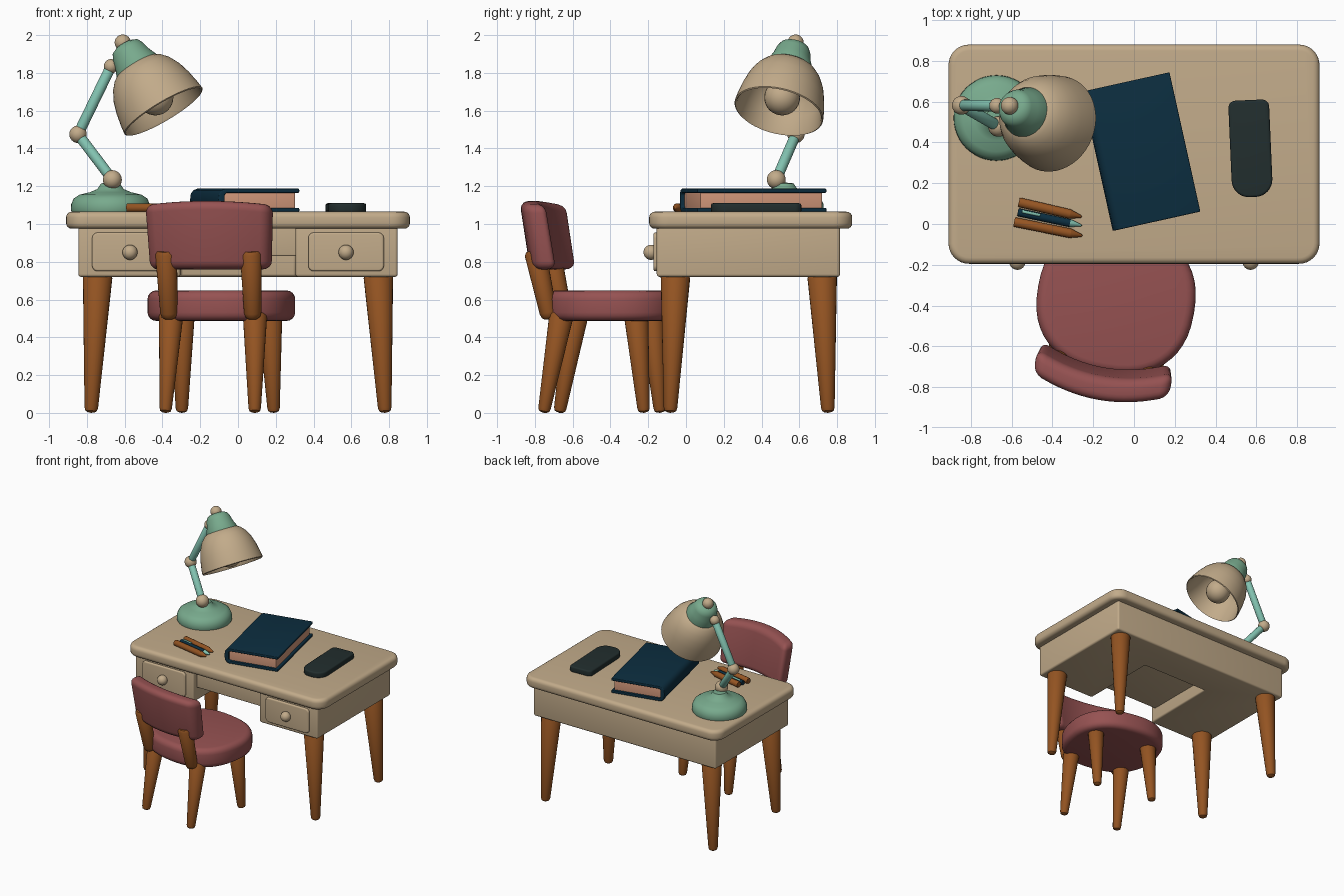
import bpy, bmesh, math
from mathutils import Vector, Matrix

if "Cube" in bpy.data.objects:
    bpy.data.objects.remove(bpy.data.objects["Cube"])


def material(name, rgb):
    m = bpy.data.materials.new(name)
    lin = [(c / 255 / 12.92 if c < 11 else ((c / 255 + 0.055) / 1.055) ** 2.4) for c in rgb]
    m.diffuse_color = (*lin, 1)
    m.use_nodes = True
    m.node_tree.nodes["Principled BSDF"].inputs["Base Color"].default_value = m.diffuse_color
    return m


CREAM = material("cream", (194, 171, 138))
WOOD = material("orange_wood", (148, 84, 34))
RED = material("dusty_red", (150, 82, 82))
GREEN = material("sage_green", (120, 170, 141))
MINT = material("mint", (130, 194, 176))
NAVY = material("navy", (12, 46, 64))
DARK = material("charcoal", (34, 46, 46))
PEACH = material("peach_paper", (214, 155, 125))


def finish(name, bm, mat, matrix=None):
    if matrix is not None:
        bm.transform(matrix)
    bmesh.ops.recalc_face_normals(bm, faces=bm.faces)
    me = bpy.data.meshes.new(name)
    for f in bm.faces:
        f.smooth = True
    bm.to_mesh(me)
    bm.free()
    me.set_sharp_from_angle(angle=math.radians(40))
    me.materials.append(mat)
    ob = bpy.data.objects.new(name, me)
    bpy.context.collection.objects.link(ob)
    return ob


def round_edges(bm, width, segments=4):
    bmesh.ops.recalc_face_normals(bm, faces=bm.faces)
    edges = [e for e in bm.edges if e.calc_face_angle(0) > math.radians(40)]
    bmesh.ops.bevel(bm, geom=edges, offset=width, segments=segments, profile=0.5,
                    affect='EDGES', clamp_overlap=True)


def slab(name, outline, z0, z1, mat, bevel=0.01, matrix=None):
    bm = bmesh.new()
    face = bm.faces.new([bm.verts.new((x, y, z0)) for x, y in outline])
    ext = bmesh.ops.extrude_face_region(bm, geom=[face], use_keep_orig=True)
    bmesh.ops.translate(bm, vec=(0, 0, z1 - z0),
                        verts=[v for v in ext["geom"] if isinstance(v, bmesh.types.BMVert)])
    if bevel:
        round_edges(bm, bevel)
    return finish(name, bm, mat, matrix)


def rounded(x0, x1, y0, y1, r_front, r_back=None, n=8):
    r_back = r_back or r_front
    pts = []
    for cx, cy, r, a0 in ((x1 - r_front, y0 + r_front, r_front, -90), (x1 - r_back, y1 - r_back, r_back, 0),
                          (x0 + r_back, y1 - r_back, r_back, 90), (x0 + r_front, y0 + r_front, r_front, 180)):
        for i in range(n + 1):
            a = math.radians(a0 + 90 * i / n)
            pts.append((cx + r * math.cos(a), cy + r * math.sin(a)))
    return pts


def lathe(name, profile, origin, axis, mat, n=32):
    """Revolve (radius, distance) pairs round an axis."""
    bm = bmesh.new()
    rings = []
    for r, t in profile:
        if r == 0:
            rings.append([bm.verts.new((0, 0, t))] * n)
        else:
            rings.append([bm.verts.new((r * math.cos(2 * math.pi * i / n),
                                        r * math.sin(2 * math.pi * i / n), t)) for i in range(n)])
    for a, b in zip(rings, rings[1:]):
        for i in range(n):
            quad = list(dict.fromkeys((a[i], a[(i + 1) % n], b[(i + 1) % n], b[i])))
            bm.faces.new(quad)
    rot = Vector((0, 0, 1)).rotation_difference(Vector(axis)).to_matrix().to_4x4()
    return finish(name, bm, mat, Matrix.Translation(origin) @ rot)


def limb(name, p0, p1, r0, r1, mat, n=24):
    """Tapered rod with softly rounded ends."""
    d = Vector(p1) - Vector(p0)
    L = d.length
    lathe(name, [(0, 0), (r0 * .55, .004), (r0 * .85, r0 * .3), (r0, r0 * .8),
                 (r1, L - r1 * .3), (r1 * .8, L), (0, L)], p0, d, mat, n)


def ball(name, c, r, mat):
    bm = bmesh.new()
    bmesh.ops.create_uvsphere(bm, u_segments=24, v_segments=16, radius=r)
    finish(name, bm, mat, Matrix.Translation(c))


# Desk: top, U-shaped drawer body, recessed middle apron
slab("desk_top", rounded(-.91, .91, -.195, .88, .1), .975, 1.065, CREAM, .03)
slab("desk_body", [(-.845, -.155), (-.305, -.155), (-.305, .5), (.305, .5), (.305, -.155),
                   (.845, -.155), (.845, .815), (-.845, .815)], .72, 1.0, CREAM, .015)
slab("desk_apron", [(-.32, -.11), (.32, -.11), (.32, .52), (-.32, .52)], .83, 1.0, CREAM, .008)
UPRIGHT = Matrix.Rotation(math.pi / 2, 4, 'X')
for s, side in ((-1, "left"), (1, "right")):
    c = s * .572
    slab(side + "_drawer_front", rounded(c - .2, c + .2, .75, .955, .03), .14, .172, CREAM, .01, UPRIGHT)
    limb(side + "_knob_stem", (c, -.15, .85), (c, -.19, .85), .02, .02, CREAM)
    ball(side + "_knob", (c, -.185, .85), .04, CREAM)
    limb(side + "_front_desk_leg", (s * .778, -.083, 0), (s * .742, -.055, .74), .036, .078, WOOD)
    limb(side + "_back_desk_leg", (s * .778, .752, 0), (s * .742, .72, .74), .036, .078, WOOD)

# Chair, turned slightly on its own frame
CHAIR = Matrix.Translation((-.088, -.372, 0)) @ Matrix.Rotation(math.radians(-10), 4, 'Z')


def se(v, p):
    return math.copysign(abs(v) ** p, v)


seat = [(.388 * se(math.cos(a), .85), .36 * se(math.sin(a), .85))
        for a in (2 * math.pi * i / 48 for i in range(48))]
slab("seat", seat, .487, .648, RED, .045, CHAIR)
for s, side in ((-1, "left"), (1, "right")):
    limb(side + "_front_chair_leg", CHAIR @ Vector((s * .247, .195, 0)),
         CHAIR @ Vector((s * .235, .15, .53)), .033, .064, WOOD)
    limb(side + "_back_chair_leg", CHAIR @ Vector((s * .24, -.345, 0)),
         CHAIR @ Vector((s * .225, -.25, .53)), .033, .064, WOOD)
    limb(side + "_back_post", CHAIR @ Vector((s * .225, -.315, .495)),
         CHAIR @ Vector((s * .228, -.395, .86)), .046, .058, WOOD)

# Backrest: rounded block, sliced, then curved and leaned back
bm = bmesh.new()
bmesh.ops.create_cube(bm, size=1)
bmesh.ops.scale(bm, vec=(.68, .12, .36), verts=bm.verts)
round_edges(bm, .045, 5)
for i in range(-7, 8):
    bmesh.ops.bisect_plane(bm, geom=bm.verts[:] + bm.edges[:] + bm.faces[:],
                           plane_co=(i * .041, 0, 0), plane_no=(1, 0, 0))
for v in bm.verts:
    x, y, z = v.co
    h = z / .36 + .5
    bend = (x / .34) ** 2
    v.co = (x * (.95 + .05 * h), y - .39 - .055 * h + .075 * bend, .76 + .362 * h - .022 * bend * h)
finish("backrest", bm, RED, CHAIR)

# Lamp: base, jointed arms, head
lathe("lamp_base", [(0, 1.06), (.205, 1.06), (.21, 1.075), (.208, 1.105), (.195, 1.135), (.165, 1.155),
                    (.11, 1.168), (.07, 1.185), (.05, 1.215), (0, 1.22)], (-.675, .52, 0), (0, 0, 1), GREEN, 48)
J1, J2, J3 = (-.665, .478, 1.235), (-.847, .582, 1.475), (-.672, .58, 1.835)
limb("lower_arm", J1, J2, .028, .028, MINT)
limb("upper_arm", J2, J3, .028, .028, MINT)
for name, p, r in (("base_joint", J1, .05), ("elbow_joint", J2, .046), ("head_joint", J3, .038)):
    ball(name, p, r, CREAM)
HEAD, AXIS = Vector((-.61, .58, 1.96)), Vector((.5, -.205, -.84)).normalized()
ball("head_knob", HEAD, .043, CREAM)
lathe("lamp_cap", [(0, .012), (.05, .014), (.078, .028), (.092, .055), (.103, .1), (.124, .15),
                   (.122, .165), (0, .165)], HEAD, AXIS, GREEN, 40)
lathe("lamp_shade", [(0, .14), (.11, .142), (.145, .165), (.175, .2), (.203, .255), (.222, .32),
                     (.235, .39), (.24, .43), (.234, .435), (.227, .425), (.21, .33), (.19, .26),
                     (.16, .21), (.1, .17), (0, .165)], HEAD, AXIS, CREAM, 48)
ball("bulb", HEAD + AXIS * .345, .095, CREAM)

# Book: wrapped cover with rounded spine, page block
BOOK = Matrix.Translation((.035, .355, 1.063)) @ Matrix.Rotation(math.radians(12.5), 4, 'Z')
cover = [(.22, 0), (.22, .022), (-.175, .022), (-.185, .032), (-.185, .092), (-.175, .102),
         (.22, .102), (.22, .124), (-.18, .124), (-.2, .117), (-.215, .098), (-.22, .062),
         (-.215, .026), (-.2, .007), (-.18, 0)]
slab("book_cover", cover, -.35, .35, NAVY, .006, BOOK @ UPRIGHT)
slab("book_pages", [(-.19, -.33), (.2, -.33), (.2, .33), (-.19, .33)], .015, .108, PEACH, .003, BOOK)

# Phone
PHONE = Matrix.Translation((.572, .37, 1.06)) @ Matrix.Rotation(math.radians(2.5), 4, 'Z')
slab("phone", rounded(-.1, .1, -.238, .238, .085, .035), 0, .05, DARK, .012, PHONE)


# Pencils with sharpened tips, and a dark pen between them
def pencil(name, a, b, r, body, tip, n=12):
    a, b = Vector((*a, 1.062 + r)), Vector((*b, 1.062 + r))
    d = b - a
    L = d.length
    lathe(name, [(0, 0), (r * .85, 0), (r, .005), (r, L - .06), (0, L - .06)], a, d, body, n)
    lathe(name + "_tip", [(0, L - .062), (r * .97, L - .06), (r * .3, L - .006), (0, L)], a, d, tip, n)


pencil("upper_pencil", (-.565, .107), (-.255, .035), .024, WOOD, WOOD)
pencil("lower_pencil", (-.588, .01), (-.252, -.058), .024, WOOD, WOOD)
pencil("pen", (-.57, .058), (-.255, -.008), .02, NAVY, MINT)
limb("pen_clip", (-.55, .062, 1.099), (-.46, .043, 1.099), .008, .008, MINT, 10)
